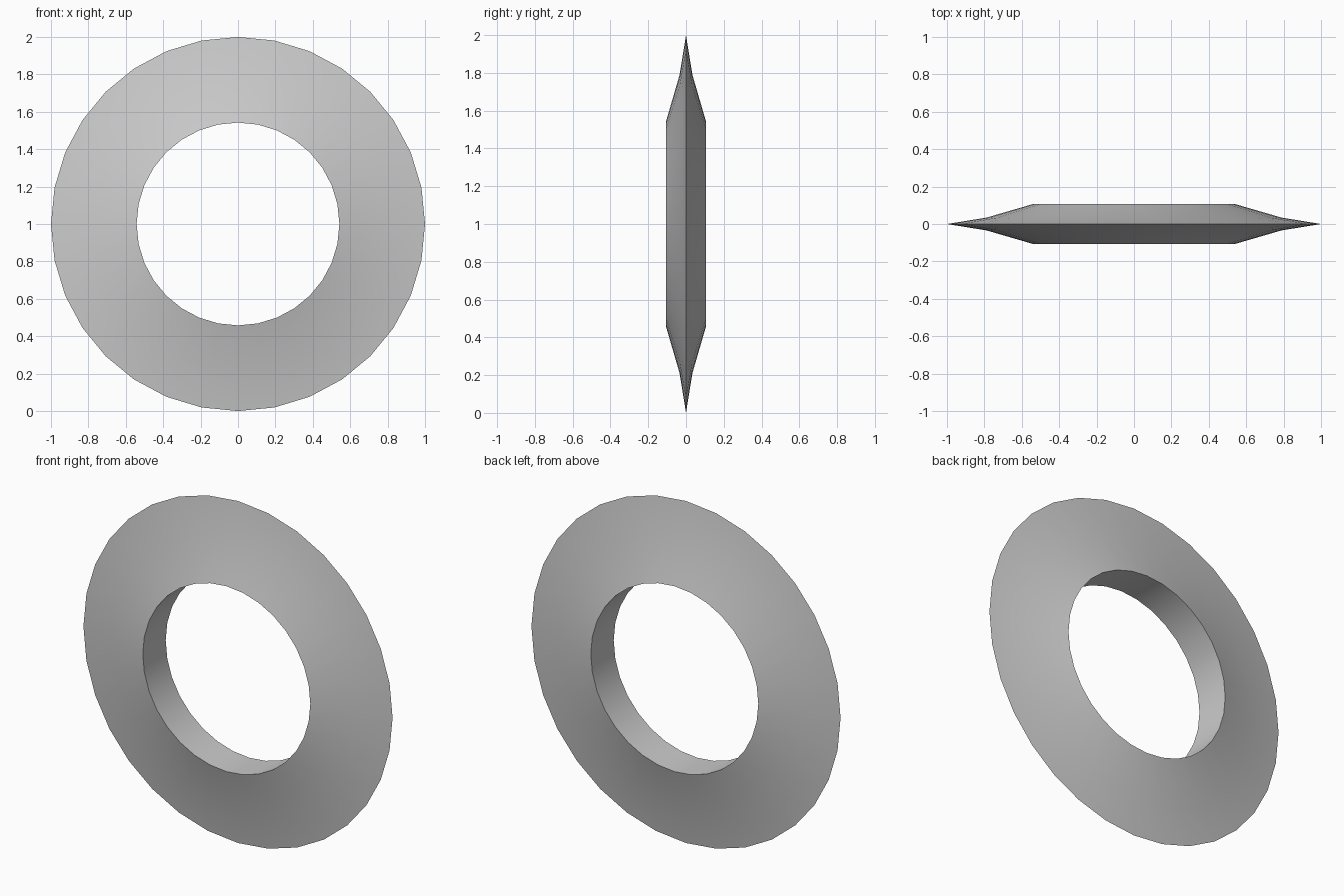
import bpy, bmesh, math

if "Cube" in bpy.data.objects:
    bpy.data.objects.remove(bpy.data.objects["Cube"])

SEGMENTS = 32
# Ring cross-section as (radius, y): flat bore, flanks tapering to a sharp rim
PROFILE = [(0.542, -0.106), (0.79, -0.034), (1.0, 0.0),
           (0.79, 0.034), (0.542, 0.106)]

# Revolve the profile around the y axis, centred at z = 1
bm = bmesh.new()
rings = []
for i in range(SEGMENTS):
    a = 2 * math.pi * i / SEGMENTS
    rings.append([bm.verts.new((r * math.cos(a), y, 1 + r * math.sin(a)))
                  for r, y in PROFILE])
n = len(PROFILE)
for i in range(SEGMENTS):
    p, q = rings[i], rings[(i + 1) % SEGMENTS]
    for j in range(n):
        k = (j + 1) % n
        bm.faces.new((p[j], p[k], q[k], q[j]))
bmesh.ops.recalc_face_normals(bm, faces=bm.faces[:])

mesh = bpy.data.meshes.new("bladed_ring")
bm.to_mesh(mesh)
bm.free()
ring = bpy.data.objects.new("bladed_ring", mesh)
bpy.context.collection.objects.link(ring)

# Smooth flanks, sharp rim and bore edges
bpy.context.view_layer.objects.active = ring
ring.select_set(True)
bpy.ops.object.shade_smooth_by_angle(angle=math.radians(30))
# The two flanks meet at a knife edge, so keep the rim sharp
for e in mesh.edges:
    if all(abs(mesh.vertices[v].co.y) < 1e-4 for v in e.vertices):
        e.use_edge_sharp = True
